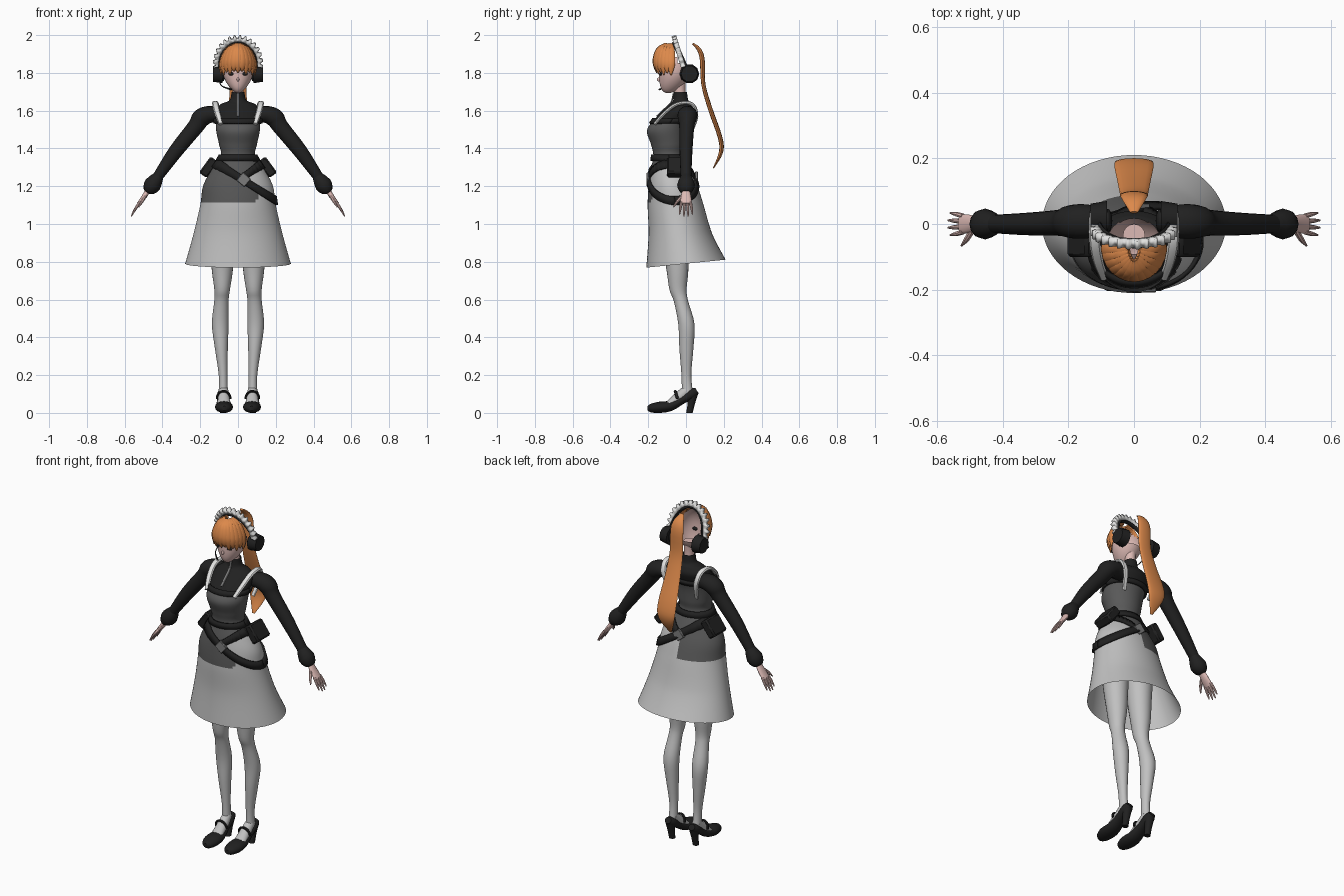
import bpy, bmesh
from math import sin, cos, pi, radians
from mathutils import Vector, Matrix

cube = bpy.data.objects.get("Cube")
if cube:
    bpy.data.objects.remove(cube)


def material(name, r, g, b):
    m = bpy.data.materials.new(name)
    m.use_nodes = True
    m.diffuse_color = (r, g, b, 1)
    m.node_tree.nodes["Principled BSDF"].inputs["Base Color"].default_value = (r, g, b, 1)
    return m


black = material("black cloth", .015, .015, .015)
charcoal = material("charcoal cloth", .1, .1, .1)
pale = material("pale grey cloth", .53, .53, .53)
white = material("white frill", .75, .75, .74)
skin = material("skin", .72, .49, .46)
orange = material("orange hair", .72, .25, .07)
metal = material("grey metal", .2, .2, .2)


def finish(name, bm, *mats):
    bmesh.ops.recalc_face_normals(bm, faces=bm.faces)
    mesh = bpy.data.meshes.new(name)
    bm.to_mesh(mesh)
    bm.free()
    for m in mats:
        mesh.materials.append(m)
    ob = bpy.data.objects.new(name, mesh)
    bpy.context.collection.objects.link(ob)
    return ob


def spline(pts, k):
    """Smooth a list of tuples with a Catmull-Rom curve, k steps per span."""
    p = [Vector(q) for q in pts]
    p = [p[0]] + p + [p[-1]]
    out = []
    for a, b, c, d in zip(p, p[1:], p[2:], p[3:]):
        for i in range(k):
            t = i / k
            out.append(b + (c - a) * t / 2 + (a * 2 - b * 5 + c * 4 - d) * t * t / 2
                       + (b * 3 - a - c * 3 + d) * t ** 3 / 2)
    return out + [p[-1]]


def tube(name, pts, mat, side=(1, 0, 0), n=16, k=4, flat=False, caps=True):
    """Loft ellipses along points given as x, y, z, radius on side, other radius."""
    pts = spline(pts, k)
    bm = bmesh.new()
    rings = []
    for i, p in enumerate(pts):
        c = Vector(p[:3])
        t = (Vector(pts[min(i + 1, len(pts) - 1)][:3]) - Vector(pts[max(i - 1, 0)][:3])).normalized()
        u, v = Vector((1, 0, 0)), Vector((0, 1, 0))
        if not flat:
            u = Vector(side)
            u = (u - t * u.dot(t)).normalized()
            v = t.cross(u)
        rings.append([bm.verts.new(c + u * p[3] * cos(2 * pi * j / n) + v * p[4] * sin(2 * pi * j / n))
                      for j in range(n)])
    for a, b in zip(rings, rings[1:]):
        for j in range(n):
            bm.faces.new((a[j], a[j - 1], b[j - 1], b[j]))
    if caps:
        bm.faces.new(rings[0])
        bm.faces.new(rings[-1])
    return finish(name, bm, mat) if name else bm


def block(name, loc, size, mat, tilt=0):
    bm = bmesh.new()
    bmesh.ops.create_cube(bm, size=1, matrix=Matrix.Translation(loc) @ Matrix.Rotation(tilt, 4, 'Y')
                          @ Matrix.Diagonal((*size, 1)))
    ob = finish(name, bm, mat)
    b = ob.modifiers.new("soft edge", 'BEVEL')
    b.width = min(size) / 6
    return ob


def ball(name, loc, size, mat):
    bm = bmesh.new()
    bmesh.ops.create_uvsphere(bm, u_segments=16, v_segments=10, radius=1,
                              matrix=Matrix.Translation(loc) @ Matrix.Diagonal((*size, 1)))
    return finish(name, bm, mat)


# Dress: one loft from hem to collar, coloured by region
profile = [(0, 0, .79, .28, .21), (0, -.03, .95, .235, .168), (0, -.055, 1.1, .2, .148),
           (0, -.068, 1.2, .185, .13), (0, -.08, 1.28, .145, .108), (0, -.09, 1.36, .092, .083),
           (0, -.093, 1.42, .1, .092), (0, -.1, 1.49, .115, .107), (0, -.08, 1.54, .117, .1),
           (0, -.04, 1.6, .12, .08), (0, -.028, 1.635, .09, .055), (0, -.028, 1.655, .045, .04),
           (0, -.03, 1.7, .034, .035)]
low_belt = lambda x: 1.25 - .65 * x
side_belt = lambda x: 1.23 + .72 * x
bm = tube("", profile, None, n=64, k=8, flat=True, caps=False)
for f in bm.faces:
    x, y, z = f.calc_center_median()
    gap = x > .02 and low_belt(x) < z < side_belt(x)
    below = z < low_belt(x) and x > (.1 if y < -.06 else 0)
    f.material_index = 2 if z > 1.535 else 1 if z > 1.11 and not gap and not below else 0
for v in bm.verts:
    if v.co.z < .95:
        v.co.z += .1 * v.co.y * (.95 - v.co.z) / .16
finish("dress", bm, pale, charcoal, black)

curve = spline(profile, 8)


def girth(z):
    return min(curve, key=lambda p: abs(p[2] - z))


def belt(name, height, width, start=0, end=360, mat=black):
    """Band hugging the dress; height gives z from x."""
    bm = bmesh.new()
    pairs = []
    for i in range(61):
        a = radians(start + (end - start) * i / 60)
        x = 0
        for _ in range(8):
            x = (x + girth(height(x))[3] * cos(a)) / 2
        pair = []
        for s in (-1, 1):
            z = height(x) + s * width / 2
            g = girth(z)
            pair.append(bm.verts.new(((g[3] + .006) * cos(a), g[1] + (g[4] + .006) * sin(a), z)))
        pairs.append(pair)
    for a, b in zip(pairs, pairs[1:]):
        bm.faces.new((a[0], b[0], b[1], a[1]))
    ob = finish(name, bm, mat)
    s = ob.modifiers.new("thickness", 'SOLIDIFY')
    s.thickness, s.offset = .012, 0


belt("waist_belt", lambda x: 1.35, .032)
belt("low_hip_belt", low_belt, .046)
belt("side_hip_belt", side_belt, .04, -80, 80)
belt("chest_strap", lambda x: 1.545, .026)
block("front_buckle", (.03, -.2, 1.235), (.055, .016, .055), metal, radians(40))
block("back_buckle", (.01, .055, 1.24), (.055, .016, .055), metal, radians(40))
tube("collar_placket", [(0, -.155, 1.57, .007, .004), (0, -.118, 1.605, .007, .004),
                        (0, -.078, 1.645, .007, .004), (0, -.067, 1.69, .007, .004)], metal, n=8)

for s, tag in ((1, "left"), (-1, "right")):
    # Sleeve with puffed shoulder and cuff
    tube(tag + "_sleeve", [(s * .09, .005, 1.575, .045, .04), (s * .15, .008, 1.58, .052, .045),
                           (s * .195, .007, 1.56, .05, .05), (s * .225, .004, 1.515, .04, .043),
                           (s * .33, 0, 1.385, .034, .038), (s * .428, 0, 1.245, .028, .027)],
         black, side=(0, 1, 0))
    tube(tag + "_cuff", [(s * .42, 0, 1.255, .028, .028), (s * .452, 0, 1.208, .047, .046),
                         (s * .475, 0, 1.178, .036, .032), (s * .482, 0, 1.168, .024, .016)],
         black, side=(0, 1, 0), n=12, k=2)
    # Hand
    tube(tag + "_palm", [(s * .475, 0, 1.18, .02, .014), (s * .5, 0, 1.14, .028, .013),
                         (s * .527, 0, 1.105, .03, .01)], skin, side=(0, 1, 0))
    for i in range(4):
        y = .024 - .016 * i
        reach = 1 if i in (1, 2) else .85
        tube(tag + "_finger", [(s * .52, y, 1.115, .008, .008),
                               (s * (.52 + .025 * reach), y * 1.25, 1.115 - .038 * reach, .007, .007),
                               (s * (.52 + .045 * reach), y * 1.4, 1.115 - .074 * reach, .003, .003)],
             skin, side=(0, 1, 0), n=8)
    tube(tag + "_thumb", [(s * .49, -.015, 1.15, .009, .009), (s * .508, -.045, 1.12, .009, .008),
                          (s * .525, -.066, 1.09, .003, .003)], skin, n=8)
    # Stockinged leg and foot
    tube(tag + "_leg", [(s * .085, -.06, 1.1, .085, .08), (s * .083, -.055, .9, .068, .07),
                        (s * .083, -.045, .75, .055, .057), (s * .084, -.042, .65, .041, .045),
                        (s * .088, -.026, .59, .038, .038), (s * .094, .002, .47, .044, .043),
                        (s * .088, .002, .34, .034, .037), (s * .079, .002, .2, .023, .026),
                        (s * .078, .008, .1, .025, .03)], pale, n=24, flat=True)
    tube(tag + "_foot", [(s * .077, .015, .13, .024, .025), (s * .076, -.03, .088, .03, .03),
                         (s * .075, -.09, .045, .035, .02)], pale)
    # Strapped heeled shoe
    tube(tag + "_shoe", [(s * .072, -.203, .024, .012, .012), (s * .072, -.185, .025, .033, .023),
                         (s * .074, -.135, .03, .048, .03), (s * .075, -.08, .038, .043, .027),
                         (s * .077, -.02, .069, .033, .022), (s * .078, .03, .1, .032, .028),
                         (s * .078, .058, .118, .02, .018)], black)
    tube(tag + "_heel", [(s * .078, .034, .1, .028, .03), (s * .078, .028, .05, .02, .02),
                         (s * .078, .018, 0, .018, .017)], black, flat=True)
    strap = [(s * .076 + .036 * cos(a), -.045 - .012 * sin(a), .075 + .04 * sin(a), .008, .006)
             for a in (pi * i / 8 for i in range(9))]
    tube(tag + "_shoe_strap", strap, black, side=(0, 1, 0), n=8, k=2)
    # Apron shoulder frill and belt pouch
    tube(tag + "_shoulder_frill", [(s * .09, -.165, 1.53, .013, .009), (s * .11, -.11, 1.59, .016, .01),
                                   (s * .12, -.045, 1.635, .017, .01), (s * .118, .03, 1.635, .017, .01),
                                   (s * .105, .055, 1.57, .016, .01), (s * .085, .02, 1.47, .012, .008)],
         white, n=8)
    block(tag + "_pouch", (s * .155, -.04, 1.3), (.052, .12, .105), black, -s * radians(36))
    # Headphone cup and eye
    bm = bmesh.new()
    bmesh.ops.create_cone(bm, cap_ends=True, segments=10, radius1=.052, radius2=.044, depth=.05,
                          matrix=Matrix.Translation((s * .107, .018, 1.795)) @ Matrix.Rotation(s * pi / 2, 4, 'Y'))
    finish(tag + "_headphone_cup", bm, black)
    ball(tag + "_headphone_pad", (s * .08, .01, 1.795), (.014, .036, .04), black)
    ball(tag + "_eye", (s * .035, -.133, 1.795), (.017, .007, .01), black)

# Face: open shell narrowing to the chin
bm = bmesh.new()
bmesh.ops.create_uvsphere(bm, u_segments=32, v_segments=24, radius=1)
for v in bm.verts:
    x, y, z = v.co
    drop = max(0, -z) ** 2
    v.co = (.082 * x * (1 - .3 * drop), -.06 + .083 * y - .035 * drop, 1.82 + .127 * z)
cut = [f for f in bm.faces if f.calc_center_median().z > min(1.94, 1.92 - 1.4 * (f.calc_center_median().y + .08))]
bmesh.ops.delete(bm, geom=cut, context='FACES')
finish("face", bm, skin)
ball("nose", (0, -.143, 1.765), (.007, .01, .011), skin)
tube("neck", [(0, -.03, 1.66, .029, .03), (0, -.033, 1.71, .028, .03), (0, -.035, 1.77, .034, .035)],
     skin, flat=True)

# Fringe strands fan out from the crown
for i in range(13):
    a = radians(-84 + 14 * i)
    tip = 1.8 + .012 * (i % 2) - .015 * abs(sin(a))
    path = [(r * sin(a), -.07 - d * cos(a), z, w, .009) for r, d, z, w in
            ((.015, .04, 1.95, .008), (.06, .08, 1.925, .018), (.088, .098, 1.87, .023), (.092, .092, 1.83, .019))]
    path.append((.09 * sin(a), -.07 - .085 * cos(a), tip, .002, .002))
    tube("fringe_strand", path, orange, side=(cos(a), sin(a), 0), n=8, k=3)

# Ponytail
tube("ponytail", [(0, .035, 1.955, .012, .005), (0, .068, 1.925, .032, .011), (0, .086, 1.87, .042, .013),
                  (0, .092, 1.74, .043, .011), (0, .128, 1.61, .05, .012), (0, .18, 1.46, .06, .012),
                  (0, .185, 1.38, .05, .011), (0, .145, 1.295, .008, .003)], orange)

# Headphone arc, microphone and frilled headband
arc = [(.106 * cos(t), .005 - .065 * sin(t), 1.81 + .15 * sin(t), .014, .007)
       for t in (pi * i / 12 for i in range(13))]
tube("headphone_arc", arc, black, side=(0, 1, 0), n=8, k=2)
tube("microphone_boom", [(-.1, -.01, 1.76, .003, .003), (-.085, -.09, 1.73, .003, .003),
                         (-.035, -.142, 1.712, .005, .005)], black, n=6)
bm = bmesh.new()
rows = []
for i in range(61):
    t = radians(-8 + 196 * i / 60)
    tooth = 1 if i % 4 < 2 else .9
    rows.append([bm.verts.new((.132 * r * cos(t), -.02 - .045 * r * sin(t), 1.85 + .147 * r * sin(t)))
                 for r in (.78, tooth)])
for a, b in zip(rows, rows[1:]):
    bm.faces.new((a[0], b[0], b[1], a[1]))
frill = finish("headband_frill", bm, white)
m = frill.modifiers.new("thickness", 'SOLIDIFY')
m.thickness, m.offset = .026, 0

# Smooth shading with sharp edges kept
for ob in bpy.context.scene.objects:
    if ob.type == 'MESH':
        bpy.ops.object.select_all(action='DESELECT')
        ob.select_set(True)
        bpy.context.view_layer.objects.active = ob
        bpy.ops.object.shade_smooth_by_angle(angle=radians(40))
